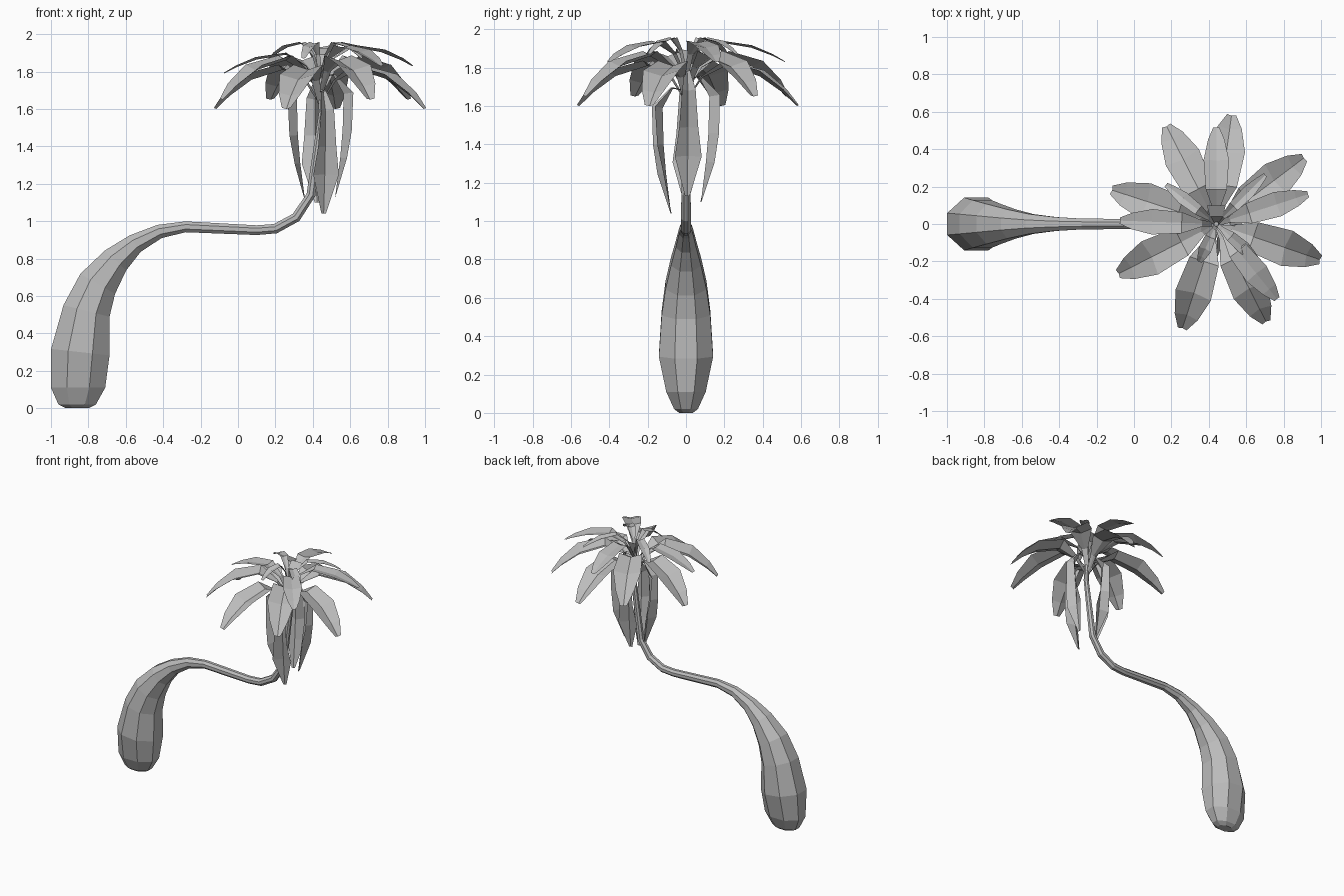
import bpy, bmesh, math
from mathutils import Vector

if "Cube" in bpy.data.objects:
    bpy.data.objects.remove(bpy.data.objects["Cube"], do_unlink=True)

color = (0.5, 0.5, 0.5, 1)
grey = bpy.data.materials.new("plain grey")
grey.use_nodes = True
grey.diffuse_color = color
grey.node_tree.nodes["Principled BSDF"].inputs["Base Color"].default_value = color

crown_axis = Vector((0.44, 0, 0))
up = Vector((0, 0, 1))


def make_object(name, bm):
    mesh = bpy.data.meshes.new(name)
    bm.to_mesh(mesh)
    bm.free()
    mesh.materials.append(grey)
    obj = bpy.data.objects.new(name, mesh)
    bpy.context.collection.objects.link(obj)


def tangent(points, index):
    before = points[max(index - 1, 0)]
    after = points[min(index + 1, len(points) - 1)]
    return (after - before).normalized()


def build_trunk(rings, sides=8):
    """Tapered tube with rings (x, z, radius), squeezed sideways near the foot."""
    bm = bmesh.new()
    points = [Vector((x, 0, z)) for x, z, radius in rings]
    corner = 1 / math.cos(math.pi / sides)
    loops = []
    for index, (x, z, radius) in enumerate(rings):
        along = up if z < 0.2 else tangent(points, index)
        across = Vector((along.z, 0, -along.x)) * radius * corner
        sideways = Vector((0, 1, 0)) * radius * corner * min(1, 0.6 + z)
        loop = []
        for step in range(sides):
            angle = math.tau * (step + 0.5) / sides
            offset = across * math.cos(angle) + sideways * math.sin(angle)
            loop.append(bm.verts.new(points[index] + offset))
        loops.append(loop)
    for low, high in zip(loops, loops[1:]):
        for step in range(sides):
            following = (step + 1) % sides
            bm.faces.new((low[step], low[following], high[following], high[step]))
    bm.faces.new(loops[0])
    bm.faces.new(loops[-1])
    bmesh.ops.recalc_face_normals(bm, faces=bm.faces)
    make_object("trunk", bm)


def build_leaf(name, degrees, profile):
    """Folded blade from rows (distance from crown axis, height, half width, fold depth)."""
    angle = math.radians(degrees)
    outward = Vector((math.cos(angle), math.sin(angle), 0))
    side = up.cross(outward)
    points = [crown_axis + outward * distance + up * height
              for distance, height, width, fold in profile]
    bm = bmesh.new()
    rows = []
    for index, (distance, height, width, fold) in enumerate(profile):
        ridge = points[index]
        under = side.cross(tangent(points, index)) * -fold
        under = -under if under.dot(up) > 0 and distance < 0.01 else under
        rows.append([bm.verts.new(ridge + side * width - under * -1),
                     bm.verts.new(ridge),
                     bm.verts.new(ridge - side * width + under)])
    for near, far in zip(rows, rows[1:]):
        for half in range(2):
            bm.faces.new((near[half], far[half], far[half + 1], near[half + 1]))
    make_object(name, bm)


def arching_profile(reach, peak, droop, half_width, fold):
    """Thin stem that rises to a peak, then a blade that droops to its tip."""
    crest = 0.36
    rows = []
    for part in (0, 0.15, crest, 0.66, 0.87, 1):
        if part < crest:
            height = peak - 0.18 * (1 - part / crest) ** 2
        else:
            height = peak - droop * ((part - crest) / (1 - crest)) ** 1.8
        swell = math.sin(math.pi * max(part - 0.1, 0) / 0.95) ** 0.8
        width = max(0.012, half_width * swell)
        rows.append((reach * part, height, width, width * fold))
    return rows


# Bulbous, bent trunk
build_trunk([
    (-0.86, 0, 0.06), (-0.86, 0.02, 0.1), (-0.855, 0.11, 0.145), (-0.843, 0.3, 0.157),
    (-0.81, 0.52, 0.127), (-0.75, 0.665, 0.107), (-0.655, 0.79, 0.078), (-0.55, 0.88, 0.053),
    (-0.42, 0.945, 0.037), (-0.28, 0.97, 0.029), (0.1, 0.952, 0.026), (0.2, 0.96, 0.026),
    (0.31, 1.02, 0.026), (0.39, 1.14, 0.024), (0.45, 1.58, 0.018), (0.44, 1.82, 0.012)])

# Large drooping leaves, alternately low and raised
for number, degrees in enumerate((162, 207, 252, 297, 341, 37, 82, 117)):
    peak = 1.86 if number % 2 else 1.81
    build_leaf("lower_leaf", degrees, arching_profile(0.585, peak, 0.21, 0.102, 0.33))

# Flatter leaves above them
for degrees in (18, 90, 178, 309):
    peak = 1.89 if degrees == 178 else 1.93
    build_leaf("upper_leaf", degrees, arching_profile(0.515, peak, 0.1, 0.07, 0.2))

# Small young leaves at the top
for degrees, reach in ((142, 0.34), (45, 0.37), (319, 0.29), (246, 0.22)):
    build_leaf("inner_leaf", degrees, arching_profile(reach, 1.95, 0.08, 0.036, 0.3))
build_leaf("bud_leaf", 90, [(0, 1.78, 0.01, 0), (0.04, 1.89, 0.035, 0), (0.1, 1.925, 0.05, 0)])

# Withered leaves hanging beside the trunk
for degrees, lift in ((180, 0.04), (283, -0.02), (5, 0.07), (103, 0.04)):
    build_leaf("hanging_leaf", degrees, [
        (0, 1.7 + lift, 0.012, 0), (0.07, 1.71 + lift, 0.014, 0.01),
        (0.125, 1.61 + lift, 0.035, 0.05), (0.12, 1.42 + lift, 0.05, 0.045),
        (0.107, 1.27 + lift, 0.07, 0.03), (0.08, 1.06 + lift, 0.012, 0)])
